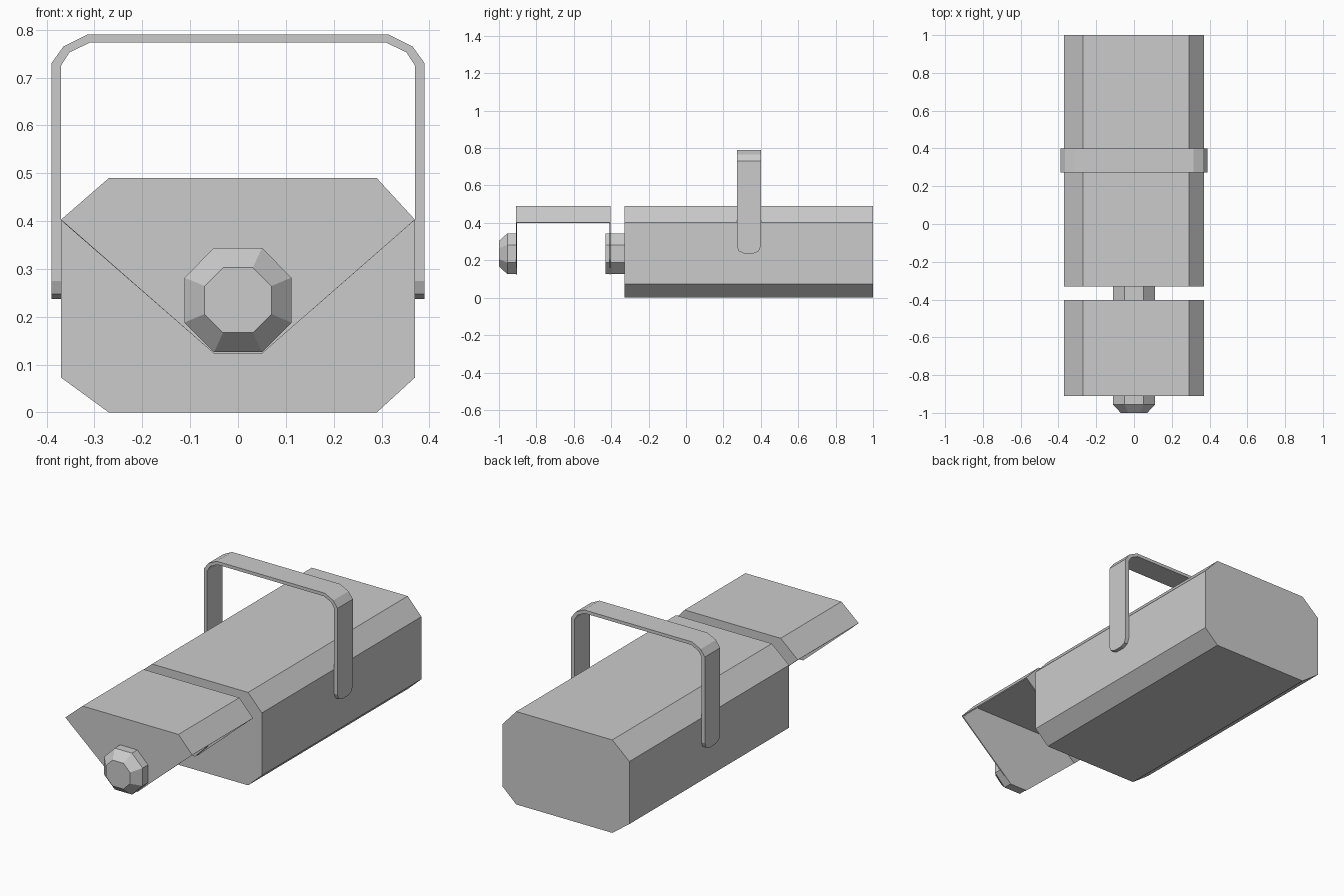
import bpy, bmesh

if "Cube" in bpy.data.objects:
    bpy.data.objects.remove(bpy.data.objects["Cube"])


def finish(bm, name):
    bmesh.ops.recalc_face_normals(bm, faces=bm.faces)
    mesh = bpy.data.meshes.new(name)
    bm.to_mesh(mesh)
    bm.free()
    obj = bpy.data.objects.new(name, mesh)
    bpy.context.collection.objects.link(obj)
    return obj


def loft(sections):
    """Join equal-length (y, xz profile) sections into a capped solid."""
    bm = bmesh.new()
    rings = [[bm.verts.new((x, y, z)) for x, z in prof] for y, prof in sections]
    for a, b in zip(rings, rings[1:]):
        for i in range(len(a)):
            j = (i + 1) % len(a)
            bm.faces.new((a[i], a[j], b[j], b[i]))
    bm.faces.new(rings[0])
    bm.faces.new(rings[-1])
    bmesh.ops.recalc_face_normals(bm, faces=bm.faces)
    return bm


# Main body: chamfered box
roof = [(-0.37, 0.403), (-0.27, 0.49), (0.29, 0.49), (0.37, 0.403)]
body = roof + [(0.37, 0.073), (0.29, 0.0), (-0.27, 0.0), (-0.37, 0.073)]
finish(loft([(-0.33, body), (1.0, body)]), "body")

# Hood: thin roof with two tapering end plates, open underneath
plate = roof + [(0.05, 0.123), (-0.05, 0.123)]
bm = loft([(-0.91, plate), (-0.403, plate)])
open_faces = [f for f in bm.faces
              if abs(f.normal.y) < 0.5 and f.calc_center_median().z < 0.4]
bmesh.ops.delete(bm, geom=open_faces, context='FACES')
mesh = bpy.data.meshes.new("hood")
bm.to_mesh(mesh)
bm.free()
hood = bpy.data.objects.new("hood", mesh)
bpy.context.collection.objects.link(hood)
shell = hood.modifiers.new("shell", 'SOLIDIFY')
shell.thickness = 0.006
shell.offset = -1
shell.use_even_offset = True

# Octagonal pivot and front knob
def octagon(s):
    pts = [(0.05, 0.109), (0.112, 0.047), (0.112, -0.047), (0.05, -0.109),
           (-0.05, -0.109), (-0.112, -0.047), (-0.112, 0.047), (-0.05, 0.109)]
    return [(x * s, 0.235 + z * s) for x, z in pts]


finish(loft([(-0.43, octagon(1)), (-0.33, octagon(1))]), "pivot")
finish(loft([(-1.0, octagon(0.625)), (-0.955, octagon(1)),
             (-0.905, octagon(1))]), "front_knob")

# Carrying handle: flat strap with rounded lower ends
outer = [(0.39, 0.237), (0.39, 0.73), (0.365, 0.765), (0.315, 0.79)]
inner = [(0.37, 0.237), (0.37, 0.725), (0.352, 0.753), (0.31, 0.773)]
mirror = lambda pts: [(-x, z) for x, z in reversed(pts)]
strap = outer + mirror(outer) + list(reversed(mirror(inner))) + inner[::-1]
bm = loft([(0.272, strap), (0.4, strap)])
ends = [e for e in bm.edges
        if all(v.co.z < 0.24 for v in e.verts)
        and abs(e.verts[0].co.y - e.verts[1].co.y) < 0.001]
bmesh.ops.bevel(bm, geom=ends, offset=0.038, segments=2, profile=0.5,
                affect='EDGES')
finish(bm, "handle")
